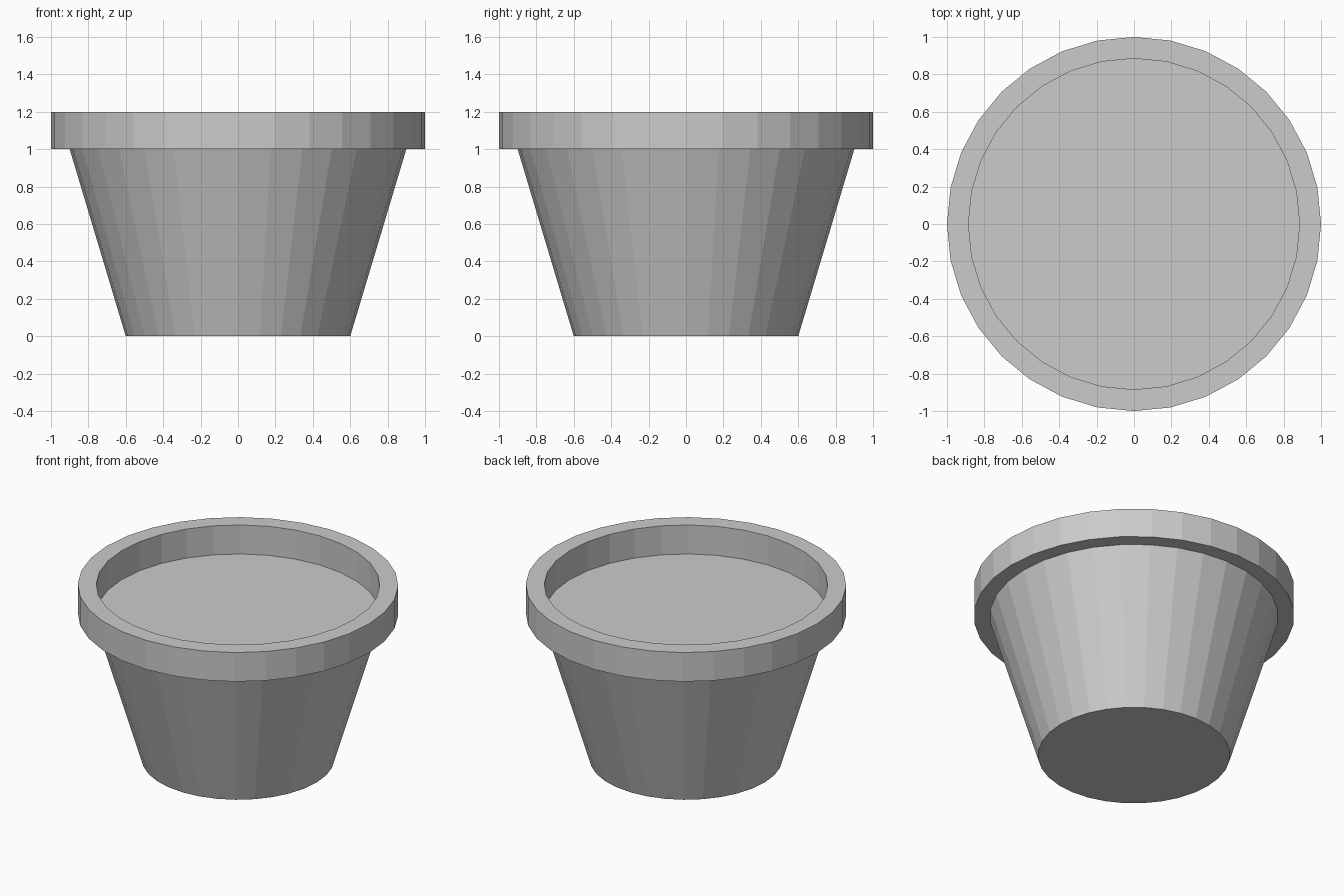
import bpy, bmesh
from math import cos, sin, tau

if "Cube" in bpy.data.objects:
    bpy.data.objects.remove(bpy.data.objects["Cube"])

SIDES = 32


def lathe(name, profile, closed=False):
    """Revolve (radius, z) points around z; open profiles get end caps."""
    bm = bmesh.new()
    rings = [[bm.verts.new((r * cos(tau * i / SIDES), r * sin(tau * i / SIDES), z))
              for i in range(SIDES)] for r, z in profile]
    pairs = list(zip(rings, rings[1:]))
    if closed:
        pairs.append((rings[-1], rings[0]))
    else:
        bm.faces.new(rings[0][::-1])
        bm.faces.new(rings[-1])
    for a, b in pairs:
        for i in range(SIDES):
            j = (i + 1) % SIDES
            bm.faces.new((a[i], a[j], b[j], b[i]))
    bmesh.ops.recalc_face_normals(bm, faces=bm.faces)
    mesh = bpy.data.meshes.new(name)
    bm.to_mesh(mesh)
    bm.free()
    obj = bpy.data.objects.new(name, mesh)
    bpy.context.collection.objects.link(obj)
    return obj


# Tapered body, its top cap is the soil level inside the rim
lathe("pot_body", [(0.6, 0), (0.9, 1.0)])

# Overhanging rim ring
lathe("pot_rim", [(0.885, 1.0), (1.0, 1.0), (1.0, 1.2), (0.885, 1.2)], closed=True)
